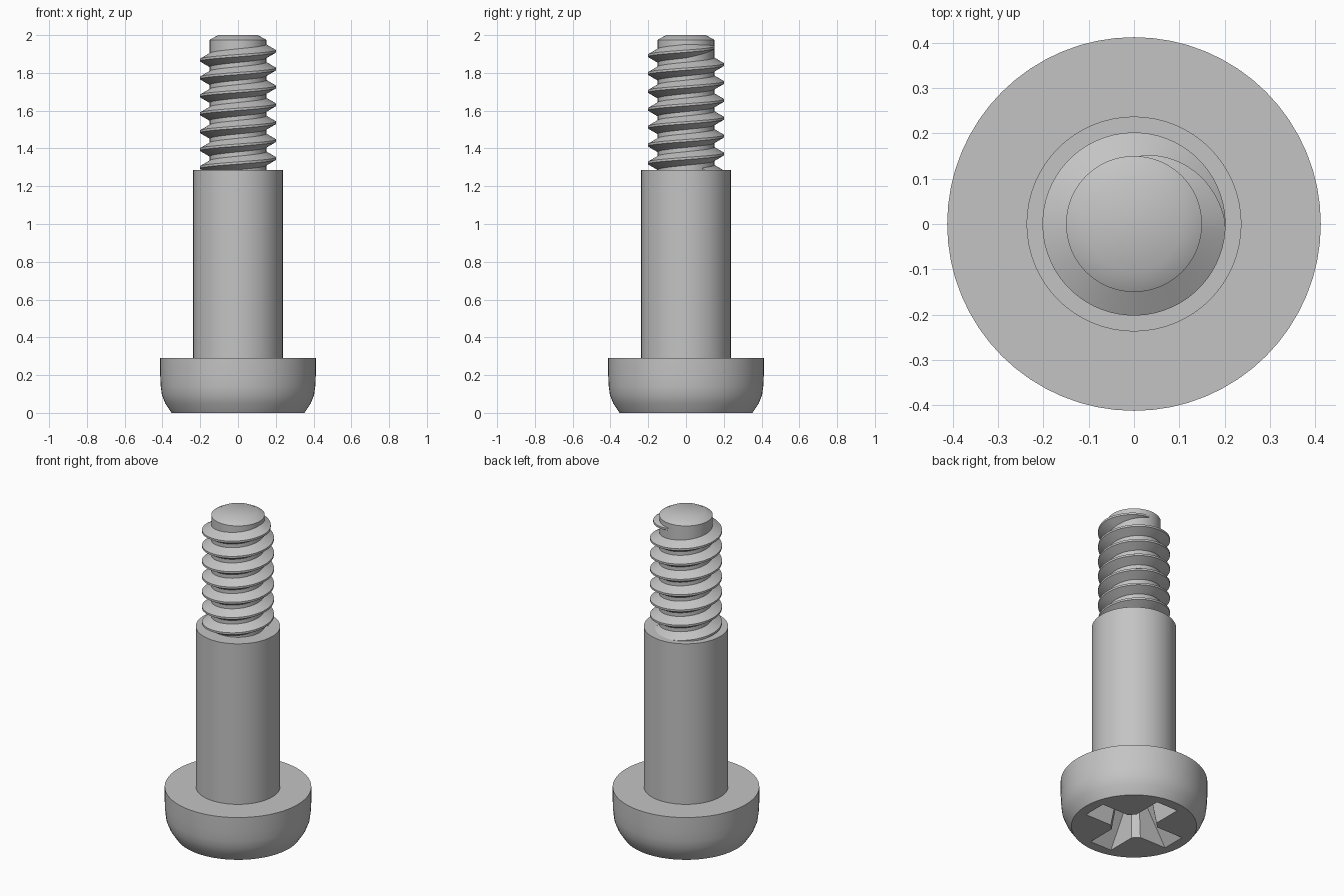
import bpy, bmesh
from math import sin, cos, pi, tan, radians

if "Cube" in bpy.data.objects:
    bpy.data.objects.remove(bpy.data.objects["Cube"])

steel = bpy.data.materials.new("grey steel")
steel.use_nodes = True
GREY = (0.55, 0.55, 0.55, 1)
steel.diffuse_color = GREY
steel.node_tree.nodes["Principled BSDF"].inputs["Base Color"].default_value = GREY

SIDES = 64


def loft(name, rings, closed=False):
    """Skin a list of equal point rings and cap both ends."""
    bm = bmesh.new()
    loops = [[bm.verts.new(p) for p in ring] for ring in rings]
    n = len(loops[0])
    for a, b in zip(loops, loops[1:]):
        for i in range(n):
            j = (i + 1) % n
            bm.faces.new((a[i], a[j], b[j], b[i]))
    bm.faces.new(loops[0])
    bm.faces.new(loops[-1])
    bmesh.ops.recalc_face_normals(bm, faces=bm.faces)
    mesh = bpy.data.meshes.new(name)
    bm.to_mesh(mesh)
    bm.free()
    mesh.materials.append(steel)
    obj = bpy.data.objects.new(name, mesh)
    bpy.context.collection.objects.link(obj)
    return obj


def circle(r, z):
    return [(r * cos(2 * pi * i / SIDES), r * sin(2 * pi * i / SIDES), z) for i in range(SIDES)]


def select(obj):
    bpy.ops.object.select_all(action="DESELECT")
    obj.select_set(True)
    bpy.context.view_layer.objects.active = obj


def smooth(obj, degrees=30):
    select(obj)
    bpy.ops.object.shade_smooth_by_angle(angle=radians(degrees))


# Head, shoulder and threaded core turned from one profile
profile = [(0.352, 0), (0.385, 0.05), (0.403, 0.095), (0.409, 0.14), (0.412, 0.2), (0.412, 0.29),
           (0.237, 0.29), (0.237, 1.285), (0.15, 1.285), (0.15, 1.975), (0.105, 2.0)]
body = loft("screw_body", [circle(r, z) for r, z in profile])


# Tapered cross-shaped drive recess in the underside of the head
def cross(length, width, fillet, z):
    quarter = [(length, -width), (length, width), (width + fillet, width), (width, width + fillet)]
    ring = []
    for k in range(4):
        c, s = round(cos(k * pi / 2)), round(sin(k * pi / 2))
        ring += [(x * c - y * s, x * s + y * c, z) for x, y in quarter]
    return ring


cutter = loft("recess_cutter", [cross(0.305, 0.076, 0.035, -0.02),
                                cross(0.13, 0.05, 0.03, 0.21)])
cutter.hide_render = True
cut = body.modifiers.new("drive_recess", "BOOLEAN")
cut.operation = "DIFFERENCE"
cut.solver = "EXACT"
cut.object = cutter
select(body)
bpy.ops.object.modifier_apply(modifier=cut.name)
bpy.data.objects.remove(cutter)
smooth(body)

# Right-handed helical thread that runs out into the core near the tip
PITCH, CREST, ROOT, FLAT = 0.0947, 0.202, 0.14, 0.006
half_base = FLAT + (CREST - ROOT) * tan(pi / 6)
section = [(ROOT, -half_base), (CREST, -FLAT), (CREST, FLAT), (ROOT, half_base)]
turns, runout = 6.9, 0.25
steps = int((turns + runout) * SIDES)
rings = []
for i in range(steps + 1):
    turn = -turns + i / SIDES
    a, z = 2 * pi * turn, 1.915 + PITCH * turn
    sink = max(0, turn / runout) * (CREST - 0.148)
    rings.append([((r - sink) * cos(a), (r - sink) * sin(a), z + dz) for r, dz in section])
smooth(loft("thread", rings))
